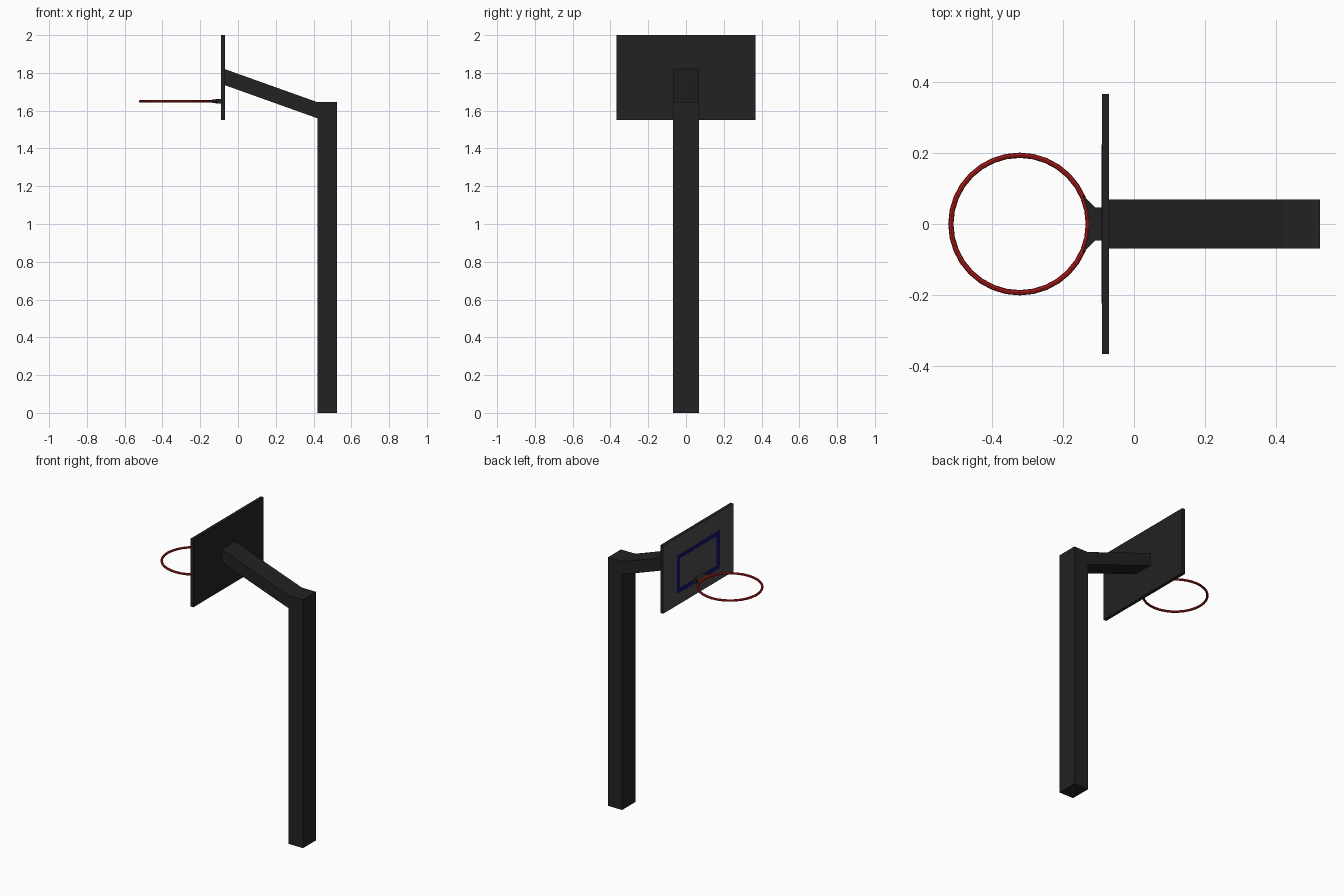
import bpy, bmesh, math

if "Cube" in bpy.data.objects:
    bpy.data.objects.remove(bpy.data.objects["Cube"])


def material(name, rgb):
    m = bpy.data.materials.new(name)
    m.diffuse_color = (*rgb, 1)
    m.use_nodes = True
    m.node_tree.nodes["Principled BSDF"].inputs["Base Color"].default_value = m.diffuse_color
    return m


DARK = material("dark_steel", (0.016, 0.016, 0.016))
PANEL = material("board_face_grey", (0.07, 0.07, 0.07))
BLUE = material("target_blue", (0.005, 0.005, 0.14))
RED = material("rim_red", (0.45, 0.012, 0.012))


def finish(name, bm, *mats):
    bmesh.ops.recalc_face_normals(bm, faces=bm.faces)
    me = bpy.data.meshes.new(name)
    bm.to_mesh(me)
    bm.free()
    for m in mats:
        me.materials.append(m)
    ob = bpy.data.objects.new(name, me)
    bpy.context.collection.objects.link(ob)
    return ob


def prism(bm, points, offset):
    """Extrude a closed outline by an offset vector."""
    face = bm.faces.new([bm.verts.new(p) for p in points])
    new = bmesh.ops.extrude_face_region(bm, geom=[face])["geom"]
    bmesh.ops.translate(bm, vec=offset,
                        verts=[v for v in new if isinstance(v, bmesh.types.BMVert)])


def box(bm, x0, x1, y0, y1, z0, z1):
    prism(bm, [(x0, y0, z0), (x1, y0, z0), (x1, y1, z0), (x0, y1, z0)], (0, 0, z1 - z0))


# post with its sloping arm, one side profile extruded across
HALF = 0.069
profile = [(0.525, 0), (0.525, 1.645), (0.42, 1.645), (-0.07, 1.82),
           (-0.07, 1.735), (0.42, 1.56), (0.42, 0)]
bm = bmesh.new()
prism(bm, [(x, -HALF, z) for x, z in profile], (0, 2 * HALF, 0))
finish("post_and_arm", bm, DARK)

# backboard, lighter on the playing face
bm = bmesh.new()
box(bm, -0.09, -0.07, -0.367, 0.367, 1.55, 2.0)
bm.normal_update()
board = finish("backboard", bm, DARK, PANEL)
for p in board.data.polygons:
    if p.normal.x < -0.9:
        p.material_index = 1

# painted target frame
Y, Z0, Z1, W, H = 0.225, 1.627, 1.877, 0.034, 0.026
bm = bmesh.new()
for y0, y1, z0, z1 in ((-Y, Y, Z1 - H, Z1), (-Y, Y, Z0, Z0 + H),
                       (-Y, W - Y, Z0 + H, Z1 - H), (Y - W, Y, Z0 + H, Z1 - H)):
    box(bm, -0.0912, -0.0895, y0, y1, z0, z1)
finish("target_frame", bm, BLUE)

# rim
RX, RZ, R = -0.323, 1.65, 0.194
bpy.ops.mesh.primitive_torus_add(location=(RX, 0, RZ), major_radius=R, minor_radius=0.0075,
                                 major_segments=32, minor_segments=8)
rim = bpy.context.object
rim.name = "rim"
rim.data.materials.append(RED)
bpy.ops.object.shade_smooth_by_angle()

# bracket flaring out to follow the rim, thinner towards the tips
arc = [(RX + R * math.cos(a), R * math.sin(a))
       for a in (math.radians(26 - 52 * i / 6) for i in range(7))]
outline = [(-0.09, 0.047), (-0.11, 0.047)] + arc + [(-0.11, -0.047), (-0.09, -0.047)]
bm = bmesh.new()
prism(bm, [(x, y, 0) for x, y in outline], (0, 0, 1))
for v in bm.verts:
    half = 0.012 if v.co.x > -0.115 else 0.006
    v.co.z = RZ + (half if v.co.z > 0.5 else -half)
bmesh.ops.triangulate(bm, faces=[f for f in bm.faces if len(f.verts) > 4])
finish("rim_bracket", bm, DARK)
